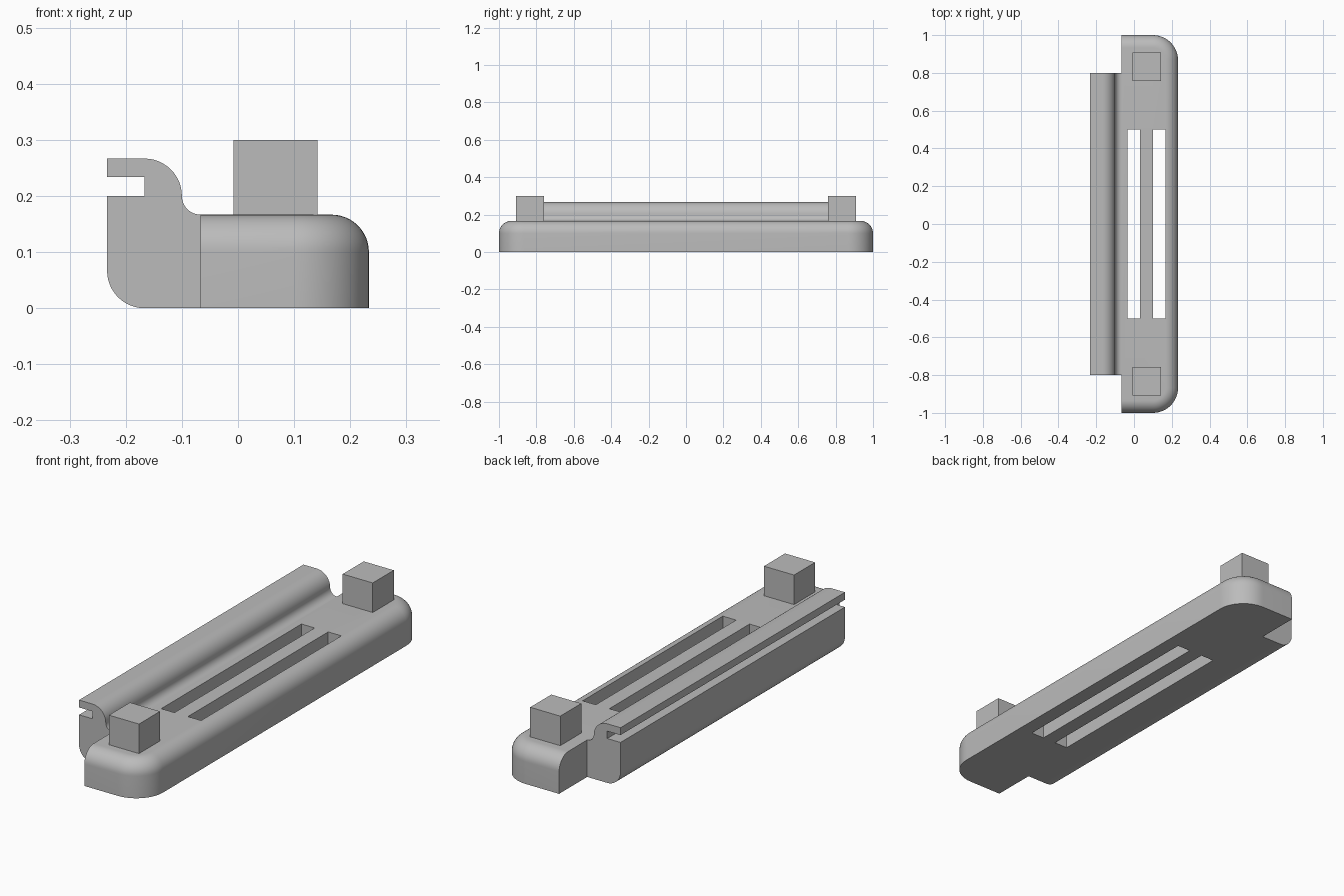
import bpy, bmesh, math
from mathutils import Vector

if "Cube" in bpy.data.objects:
    bpy.data.objects.remove(bpy.data.objects["Cube"], do_unlink=True)

U = 1 / 30               # base module
LEFT_FACE = -2 * U       # flat side where base and rail meet
RIGHT_FACE = 7 * U
TOP = 5 * U

grey = bpy.data.materials.new("plain grey")
grey.use_nodes = True
colour = (0.5, 0.5, 0.5, 1)
grey.diffuse_color = colour
grey.node_tree.nodes["Principled BSDF"].inputs["Base Color"].default_value = colour


def arc(cx, cy, r, start, end, steps=12):
    angles = [math.radians(start + (end - start) * i / steps) for i in range(steps + 1)]
    return [(cx + r * math.cos(a), cy + r * math.sin(a)) for a in angles]


def loft(name, rings):
    """Join equal-length rings of points into a closed solid."""
    bm = bmesh.new()
    loops = [[bm.verts.new(p) for p in ring] for ring in rings]
    n = len(loops[0])
    for low, high in zip(loops, loops[1:]):
        for i in range(n):
            j = (i + 1) % n
            bm.faces.new((low[i], low[j], high[j], high[i]))
    bm.faces.new(loops[0][::-1])
    bm.faces.new(loops[-1])
    bmesh.ops.recalc_face_normals(bm, faces=bm.faces)
    mesh = bpy.data.meshes.new(name)
    bm.to_mesh(mesh)
    bm.free()
    obj = bpy.data.objects.new(name, mesh)
    bpy.context.collection.objects.link(obj)
    mesh.materials.append(grey)
    return obj


def box(name, x0, x1, y0, y1, z0, z1):
    return loft(name, [[(x0, y0, z), (x1, y0, z), (x1, y1, z), (x0, y1, z)] for z in (z0, z1)])


def smooth(obj):
    bpy.ops.object.select_all(action="DESELECT")
    obj.select_set(True)
    bpy.context.view_layer.objects.active = obj
    bpy.ops.object.shade_smooth_by_angle(angle=math.radians(30))


# Base: rounded right corners, filleted top edge, flat left side
def outline(inset, z):
    r, c = 4 * U - inset, RIGHT_FACE - 4 * U
    half = arc(c, 1 - 4 * U, r, 0, 90) + [(LEFT_FACE, 1 - inset)]
    pts = [(x, -y) for x, y in reversed(half)] + half
    return [(x, y, z) for x, y in pts]


fillet = [(2 * U - x, TOP - 2 * U + y) for x, y in arc(0, 0, 2 * U, 0, 90)]
base = loft("base", [outline(0, 0)] + [outline(d, z) for d, z in fillet])

# Two long slots through the base
for x in (0, 4 * U):
    cutter = box("slot_cutter", x - U, x + U - 0.0005, -0.5, 0.5, -0.1, 0.4)
    cutter.hide_render = True
    cut = base.modifiers.new("slot", "BOOLEAN")
    cut.operation, cut.solver, cut.object = "DIFFERENCE", "EXACT", cutter
    bpy.context.view_layer.objects.active = base
    bpy.ops.object.modifier_apply(modifier=cut.name)
    bpy.data.objects.remove(cutter, do_unlink=True)
smooth(base)

# Hooked rail along the left side
profile = [(LEFT_FACE, 0)]
profile += arc(-5 * U, 2 * U, 2 * U, 270, 180)
profile += [(-7 * U, 6 * U), (-5 * U, 6 * U), (-5 * U, 7 * U), (-7 * U, 7 * U), (-7 * U, 8 * U)]
profile += arc(-5 * U, 6 * U, 2 * U, 90, 0)
profile += arc(LEFT_FACE, 6 * U, U, 180, 270)[1:]
rail = loft("hooked_rail", [[(x, y, z) for x, z in profile] for y in (-0.8, 0.8)])
smooth(rail)

# Square pegs at both ends
for name, y in (("front_peg", -25 * U), ("back_peg", 25 * U)):
    box(name, 2 * U - 0.075, 2 * U + 0.075, y - 0.075, y + 0.075, TOP - 0.02, 0.3)
